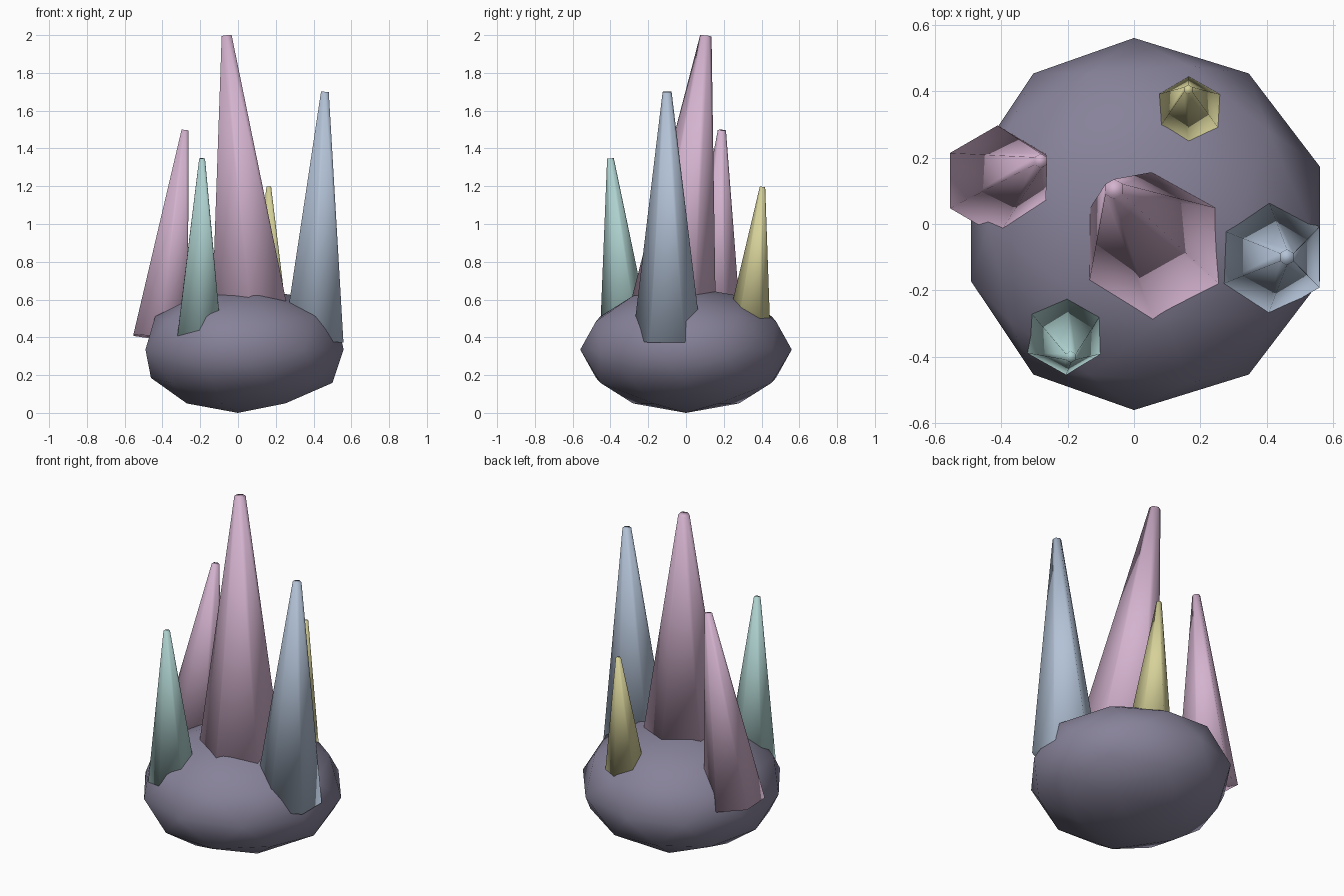
import bpy, bmesh
from mathutils import Vector

if "Cube" in bpy.data.objects:
    bpy.data.objects.remove(bpy.data.objects["Cube"])


def material(name, srgb):
    m = bpy.data.materials.new(name)
    lin = [c / 12.92 if c <= 0.04045 else ((c + 0.055) / 1.055) ** 2.4 for c in srgb]
    m.diffuse_color = (*lin, 1)
    m.use_nodes = True
    m.node_tree.nodes["Principled BSDF"].inputs["Base Color"].default_value = m.diffuse_color
    return m


def add_object(name, bm, mat):
    for f in bm.faces:
        f.smooth = True
    mesh = bpy.data.meshes.new(name)
    bm.to_mesh(mesh)
    bm.free()
    mesh.materials.append(mat)
    ob = bpy.data.objects.new(name, mesh)
    bpy.context.collection.objects.link(ob)
    return ob


rock_grey = material("rock_grey", (0.53, 0.51, 0.60))
pink = material("pink_crystal", (0.83, 0.70, 0.81))
blue = material("blue_crystal", (0.70, 0.76, 0.84))
green = material("green_crystal", (0.68, 0.82, 0.81))
yellow = material("yellow_crystal", (0.84, 0.82, 0.60))

# Rock base: squashed icosphere, slightly bulged to the right
bm = bmesh.new()
bmesh.ops.create_icosphere(bm, subdivisions=2, radius=1)
for v in bm.verts:
    v.co.x *= 0.56 * (1.05 if v.co.x > 0 else 0.92)
    v.co.y *= 0.56
    v.co.z = 0.335 + 0.335 * v.co.z
add_object("rock_base", bm, rock_grey)


# Crystals: six-sided tapered spikes leaning from base centre to tip centre
def crystal(name, base, tip, radius, mat):
    base, tip = Vector(base), Vector(tip)
    axis = tip - base
    bm = bmesh.new()
    bmesh.ops.create_cone(bm, cap_ends=True, segments=6, radius1=radius,
                          radius2=radius * 0.13, depth=axis.length)
    ob = add_object(name, bm, mat)
    ob.location = (base + tip) / 2
    ob.rotation_mode = 'QUATERNION'
    ob.rotation_quaternion = Vector((0, 0, 1)).rotation_difference(axis)


crystal("centre_crystal", (0.065, -0.075, 0.50), (-0.06, 0.105, 1.996), 0.235, pink)
crystal("left_crystal", (-0.41, 0.13, 0.395), (-0.28, 0.19, 1.497), 0.167, pink)
crystal("right_crystal", (0.40, -0.10, 0.38), (0.46, -0.10, 1.70), 0.183, blue)
crystal("front_crystal", (-0.205, -0.32, 0.385), (-0.19, -0.40, 1.347), 0.137, green)
crystal("back_crystal", (0.165, 0.335, 0.49), (0.163, 0.405, 1.197), 0.11, yellow)
